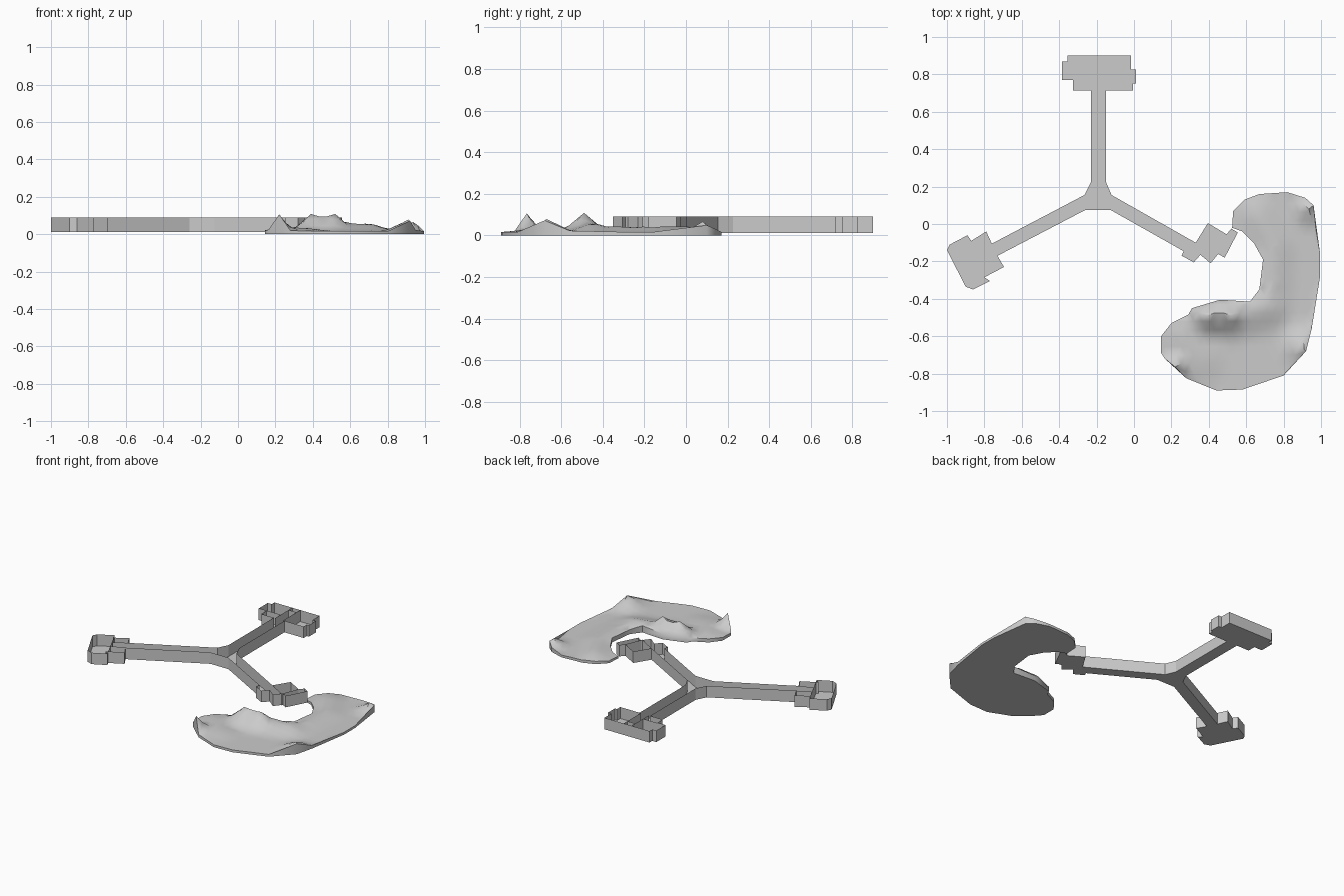
import bpy, bmesh
from mathutils import Vector
from mathutils.geometry import delaunay_2d_cdt, intersect_point_line

if "Cube" in bpy.data.objects:
    bpy.data.objects.remove(bpy.data.objects["Cube"])

FLOOR, TOP = 0.012, 0.09

def finish(name, bm):
    mesh = bpy.data.meshes.new(name)
    bm.to_mesh(mesh)
    bm.free()
    obj = bpy.data.objects.new(name, mesh)
    bpy.context.collection.objects.link(obj)
    return obj

def wall(bm, a, b):
    vs = [bm.verts.new((p[0], p[1], z)) for p, z in ((a, FLOOR), (b, FLOOR), (b, TOP), (a, TOP))]
    bm.faces.new(vs)

# three-armed open-topped building: outline runs clockwise from the north arm
north = [(-.23, .225), (-.23, .715), (-.325, .715), (-.325, .77), (-.385, .77), (-.385, .87),
         (-.355, .87), (-.355, .90), (-.015, .90), (-.015, .825), (.01, .825), (.01, .75),
         (-.005, .75), (-.005, .715), (-.15, .715), (-.15, .225)]
east = [(-.12, .155), (.33, -.10), (.395, .005), (.495, -.055), (.52, -.025), (.555, -.045),
        (.485, -.18), (.45, -.16), (.41, -.21), (.355, -.165), (.32, -.205), (.255, -.17),
        (.265, -.145), (-.125, .075)]
west = [(-.26, .075), (-.73, -.17), (-.695, -.23), (-.80, -.285), (-.77, -.305), (-.86, -.35),
        (-.90, -.335), (-1.0, -.14), (-.985, -.11), (-.89, -.06), (-.87, -.09), (-.79, -.04),
        (-.76, -.105), (-.265, .155)]
outline = north + east + west
bm = bmesh.new()
co, _, faces, *_ = delaunay_2d_cdt([Vector(p) for p in outline], [], [list(range(len(outline)))], 1, 1e-5)
floor = [bm.verts.new((p.x, p.y, FLOOR)) for p in co]
for f in faces:
    bm.faces.new([floor[i] for i in f])
for a, b in zip(outline, outline[1:] + outline[:1]):
    wall(bm, a, b)
finish("building_floor_and_walls", bm)

# room partitions
bm = bmesh.new()
for a, b in [((-.385, .775), (-.22, .775)), ((-.22, .715), (-.22, .90)), ((-.16, .715), (-.16, .90)),
             ((-.22, .86), (-.16, .86)), ((-.88, -.08), (-.78, -.29)), ((-.82, -.205), (-.73, -.17)),
             ((-.84, -.15), (-.76, -.105)), ((.33, -.10), (.45, -.17)), ((.495, -.055), (.45, -.16))]:
    wall(bm, a, b)
finish("room_partitions", bm)

# kidney-shaped terrain
rim = [(.53, .07), (.59, .13), (.67, .16), (.82, .17), (.915, .14), (.96, .10), (.995, -.16),
       (.995, -.28), (.95, -.56), (.92, -.68), (.80, -.81), (.58, -.885), (.44, -.89), (.28, -.825),
       (.165, -.72), (.145, -.69), (.145, -.60), (.20, -.53), (.29, -.485), (.31, -.45), (.46, -.405),
       (.62, -.415), (.67, -.35), (.69, -.19), (.64, -.10), (.58, -.04), (.525, -.02)]
# ridges: start, end, height, radius
ridges = [((.22, -.765), (.221, -.765), .09, .08), ((.39, -.49), (.52, -.49), .092, .11),
          ((.52, -.49), (.70, -.44), .045, .14), ((.91, -.67), (.911, -.67), .062, .13),
          ((.74, -.35), (.75, -.12), .026, .12), ((.935, .08), (.936, .08), .05, .09),
          ((.75, -.12), (.66, .05), .026, .12), ((.25, -.60), (.35, -.72), .02, .15)]

def height(p):
    h = 0
    for a, b, amp, r in ridges:
        a, b = Vector(a), Vector(b)
        q, t = intersect_point_line(p, a, b)
        d = (p - (a + (b - a) * min(1, max(0, t)))).length
        h = max(h, amp * (1 - d / r))
    return .016 + h

pts = [Vector(p) for p in rim]
pts += [Vector(r[0]) for r in ridges] + [Vector(ridges[1][1])]
pts += [Vector((.14 + i * .045 + (j % 2) * .022, -.88 + j * .045)) for i in range(20) for j in range(24)]
n = len(rim)
co, _, faces, *_ = delaunay_2d_cdt(pts, [], [list(range(n))], 1, 1e-4)
bm = bmesh.new()
top = [bm.verts.new((p.x, p.y, height(p))) for p in co]
for f in faces:
    face = bm.faces.new([top[i] for i in f])
    face.normal_update()
    if face.normal.z < 0:
        face.normal_flip()
loose = [v for v in bm.verts if not v.link_faces]
bmesh.ops.delete(bm, geom=loose, context='VERTS')
# skirt and flat underside
edges = [e for e in bm.edges if e.is_boundary]
new = bmesh.ops.extrude_edge_only(bm, edges=edges)["geom"]
for v in new:
    if isinstance(v, bmesh.types.BMVert):
        v.co.z = 0
bmesh.ops.holes_fill(bm, edges=[e for e in bm.edges if e.is_boundary], sides=0)
bmesh.ops.recalc_face_normals(bm, faces=bm.faces)
hill = finish("terrain_mound", bm)
bpy.ops.object.select_all(action='DESELECT')
hill.select_set(True)
bpy.context.view_layer.objects.active = hill
bpy.ops.object.shade_smooth_by_angle(angle=.8)
